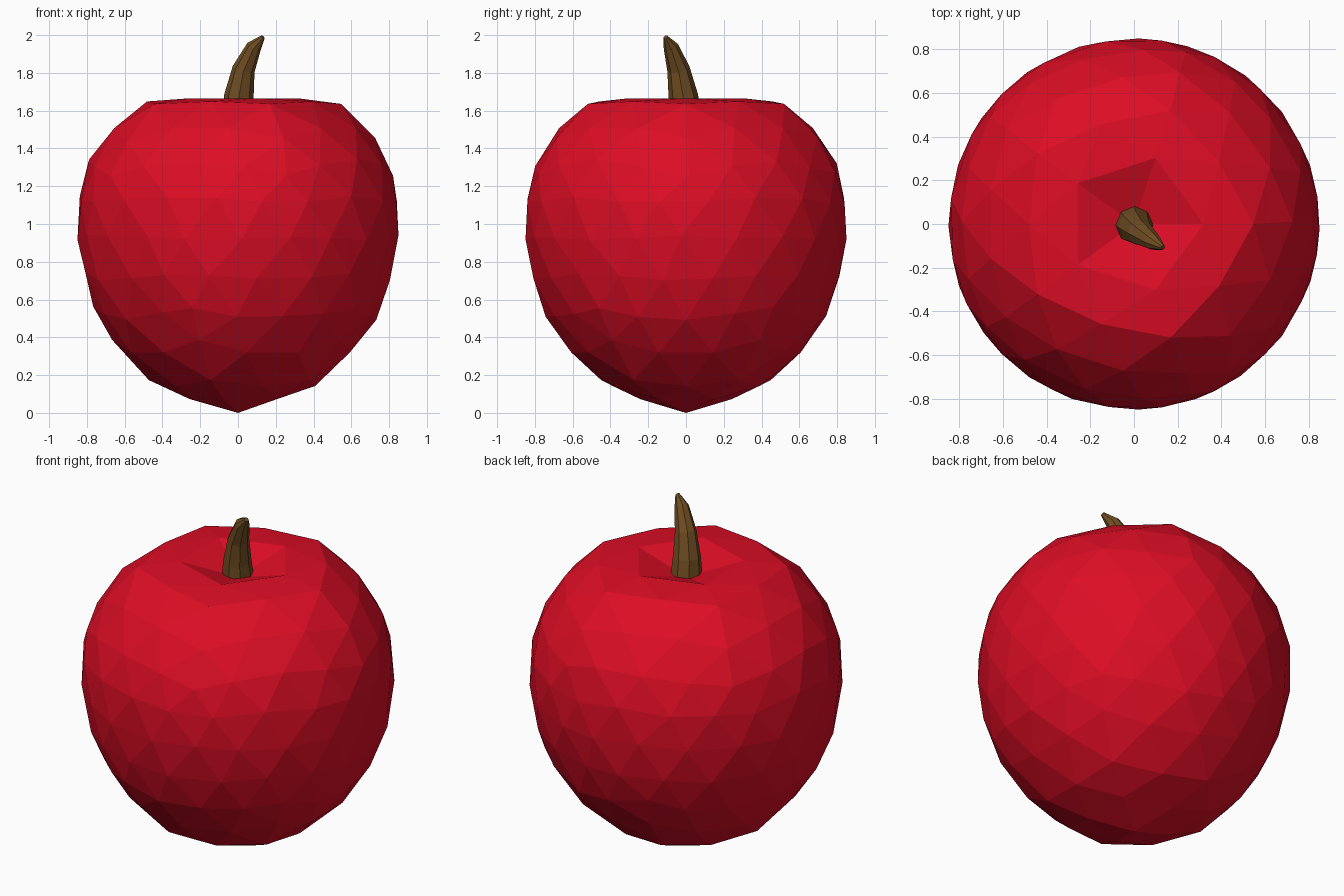
import bpy, bmesh, math, random
from mathutils import Vector

if "Cube" in bpy.data.objects:
    bpy.data.objects.remove(bpy.data.objects["Cube"])

random.seed(4)


def material(name, rgb):
    m = bpy.data.materials.new(name)
    m.diffuse_color = (*rgb, 1.0)
    m.use_nodes = True
    m.node_tree.nodes["Principled BSDF"].inputs["Base Color"].default_value = m.diffuse_color
    return m


def add_object(name, bm, mat):
    bmesh.ops.recalc_face_normals(bm, faces=bm.faces)
    mesh = bpy.data.meshes.new(name)
    bm.to_mesh(mesh)
    bm.free()
    mesh.materials.append(mat)
    ob = bpy.data.objects.new(name, mesh)
    bpy.context.collection.objects.link(ob)
    return ob


red = material("apple red", (0.72, 0.004, 0.018))
brown = material("stem brown", (0.165, 0.075, 0.016))

# Apple profile: polar angle from the top, radius, height
PROFILE = [(0, 0, 1.57), (16, 0.35, 1.675), (32, 0.55, 1.635), (48, 0.72, 1.46),
           (63, 0.82, 1.27), (80, 0.86, 1.06), (100, 0.84, 0.80), (117, 0.765, 0.56),
           (132, 0.66, 0.375), (148, 0.475, 0.175), (164, 0.28, 0.08), (180, 0, 0)]


def profile_at(deg):
    for (a, r0, z0), (b, r1, z1) in zip(PROFILE, PROFILE[1:]):
        if deg <= b:
            t = (deg - a) / (b - a)
            return r0 + (r1 - r0) * t, z0 + (z1 - z0) * t
    return 0.0, 0.0


# Apple body: low-poly icosphere reshaped onto the profile
bm = bmesh.new()
bmesh.ops.create_icosphere(bm, subdivisions=3, radius=1.0)
for v in bm.verts:
    d = v.co.normalized()
    r, z = profile_at(math.degrees(math.acos(max(-1, min(1, d.z)))))
    a = math.atan2(d.y, d.x)
    if 0.4 < z < 1.5 and r > 0.1:
        a += random.uniform(-0.03, 0.03)
        z += random.uniform(-0.015, 0.015)
    v.co = (r * math.cos(a), r * math.sin(a), z)
add_object("apple_body", bm, red)

# Stem: curved, tapering eight-sided tube
PATH = [(0.0, 0.0, 1.55, 0.09), (0.005, -0.015, 1.68, 0.078), (0.03, -0.04, 1.82, 0.06),
        (0.085, -0.08, 1.94, 0.04), (0.132, -0.108, 1.99, 0.012)]
SIDES = 8
bm = bmesh.new()
rings = []
for i, (x, y, z, r) in enumerate(PATH):
    c = Vector((x, y, z))
    p = Vector(PATH[max(i - 1, 0)][:3])
    n = Vector(PATH[min(i + 1, len(PATH) - 1)][:3])
    tilt = Vector((0, 0, 1)).rotation_difference((n - p).normalized())
    if i == 0:
        tilt.identity()
    rings.append([bm.verts.new(c + tilt @ Vector((r * math.cos(k * math.tau / SIDES),
                                                  r * math.sin(k * math.tau / SIDES), 0)))
                  for k in range(SIDES)])
for lo, hi in zip(rings, rings[1:]):
    for k in range(SIDES):
        j = (k + 1) % SIDES
        bm.faces.new((lo[k], lo[j], hi[j], hi[k]))
bm.faces.new(rings[0])
bm.faces.new(rings[-1])
add_object("stem", bm, brown)
